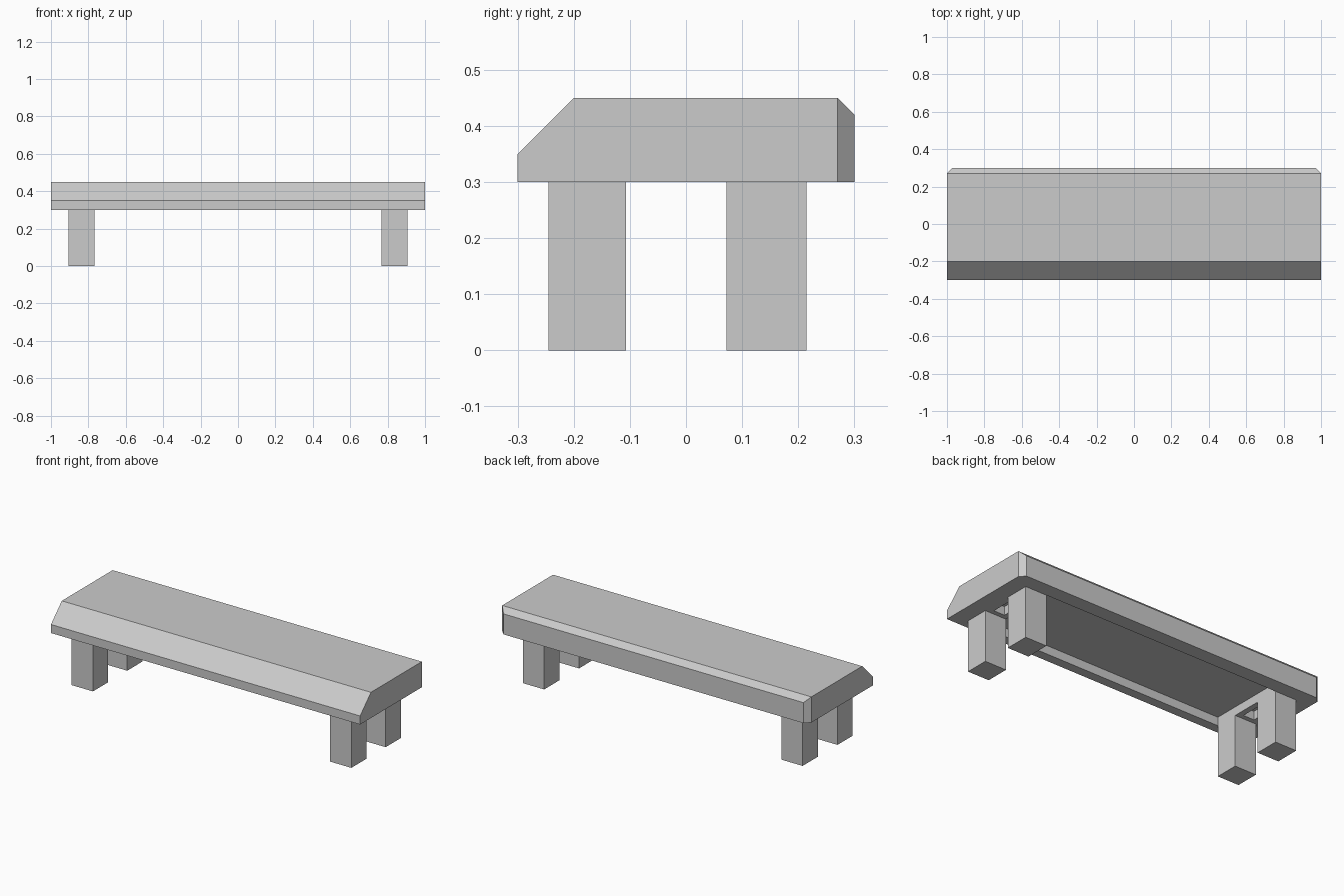
import bpy, bmesh
from mathutils import Vector

cube = bpy.data.objects.get("Cube")
if cube:
    bpy.data.objects.remove(cube, do_unlink=True)

grey = bpy.data.materials.new("plain_grey")
grey.use_nodes = True
colour = (0.6, 0.6, 0.6, 1)
grey.diffuse_color = colour
grey.node_tree.nodes["Principled BSDF"].inputs["Base Color"].default_value = colour


def add_object(name, bm):
    bmesh.ops.recalc_face_normals(bm, faces=bm.faces)
    mesh = bpy.data.meshes.new(name)
    bm.to_mesh(mesh)
    bm.free()
    mesh.materials.append(grey)
    obj = bpy.data.objects.new(name, mesh)
    bpy.context.scene.collection.objects.link(obj)
    return obj


def box(name, low, high):
    low, high = Vector(low), Vector(high)
    bm = bmesh.new()
    bmesh.ops.create_cube(bm, size=1)
    for v in bm.verts:
        v.co = (low + high) / 2 + v.co * (high - low)
    return add_object(name, bm)


# Seat slab: side profile swept along x, with a sloped front and bevelled back
BOTTOM, TOP = 0.3, 0.45
profile = [(-0.3, BOTTOM), (0.3, BOTTOM), (0.3, 0.42), (0.27, TOP), (-0.2, TOP), (-0.3, 0.35)]
bm = bmesh.new()
end = bm.faces.new([bm.verts.new((-1, y, z)) for y, z in profile])
swept = bmesh.ops.extrude_face_region(bm, geom=[end])["geom"]
bmesh.ops.translate(bm, vec=(2, 0, 0), verts=[g for g in swept if isinstance(g, bmesh.types.BMVert)])
if end.is_valid is False or len(bm.faces) < len(profile) + 2:
    bmesh.ops.holes_fill(bm, edges=bm.edges)

# Back corners trimmed at 45 degrees
for side in (-1, 1):
    cut = bmesh.ops.bisect_plane(bm, geom=bm.verts[:] + bm.edges[:] + bm.faces[:],
                                 plane_co=(side, 0.27, 0), plane_no=(side, 1, 0),
                                 clear_outer=True)
    rim = [g for g in cut["geom_cut"] if isinstance(g, bmesh.types.BMEdge)]
    bmesh.ops.edgeloop_fill(bm, edges=rim)
seat = add_object("seat", bm)

# Recesses in the underside: one wide, one small between each pair of legs
LEG_IN, LEG_OUT = 0.767, 0.905
CEILING = 0.35
pockets = [box("recess_cutter", (-LEG_IN, -0.245, 0.2), (LEG_IN, 0.215, CEILING))]
for side in (-1, 1):
    xs = sorted((side * 0.8, side * 0.87))
    pockets.append(box("pocket_cutter", (xs[0], -0.08, 0.2), (xs[1], 0.045, CEILING)))

bpy.context.view_layer.objects.active = seat
for pocket in pockets:
    mod = seat.modifiers.new("pocket", "BOOLEAN")
    mod.operation = "DIFFERENCE"
    mod.solver = "EXACT"
    mod.object = pocket
    bpy.ops.object.modifier_apply(modifier=mod.name)
    bpy.data.objects.remove(pocket, do_unlink=True)

# Four square legs
for side, side_name in ((1, "left"), (-1, "right")):
    xs = sorted((side * LEG_IN, side * LEG_OUT))
    for row, y0, y1 in (("front", -0.245, -0.107), ("back", 0.072, 0.215)):
        box(f"{row}_{side_name}_leg", (xs[0], y0, 0), (xs[1], y1, BOTTOM))
